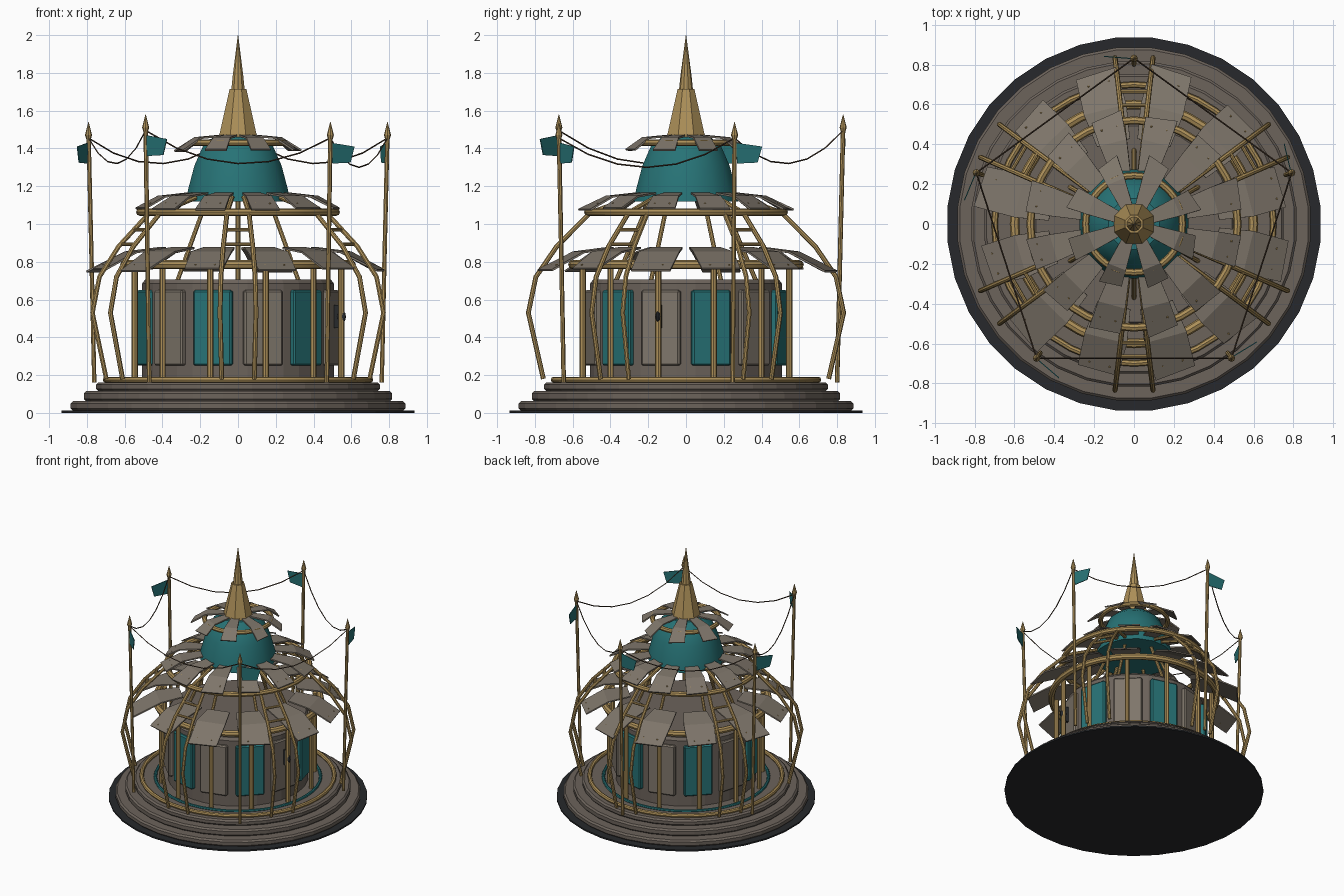
import bpy, bmesh, math, random
from math import sin, cos, radians, pi
from mathutils import Vector, Matrix

if "Cube" in bpy.data.objects:
    bpy.data.objects.remove(bpy.data.objects["Cube"])

random.seed(4)


def material(name, r, g, b):
    m = bpy.data.materials.new(name)
    m.diffuse_color = (r, g, b, 1)
    m.use_nodes = True
    m.node_tree.nodes["Principled BSDF"].inputs["Base Color"].default_value = m.diffuse_color
    return m


STONE = material("stone", 0.15, 0.125, 0.105)
LEAF = material("shingle", 0.21, 0.18, 0.145)
GOLD = material("brass", 0.42, 0.28, 0.10)
TEAL = material("teal", 0.02, 0.17, 0.18)
DARK = material("dark", 0.02, 0.022, 0.025)
WIRE = material("wire", 0.08, 0.05, 0.03)


def polar(r, deg, z):
    return Vector((r * cos(radians(deg)), r * sin(radians(deg)), z))


def add_object(name, mesh, mat, smooth=False):
    ob = bpy.data.objects.new(name, mesh)
    bpy.context.collection.objects.link(ob)
    mesh.materials.clear()
    mesh.materials.append(mat)
    if smooth:
        bpy.ops.object.select_all(action='DESELECT')
        ob.select_set(True)
        bpy.context.view_layer.objects.active = ob
        bpy.ops.object.shade_smooth_by_angle(angle=radians(40))
    return ob


def from_bmesh(name, bm, mat, smooth=False):
    bmesh.ops.recalc_face_normals(bm, faces=bm.faces)
    me = bpy.data.meshes.new(name)
    bm.to_mesh(me)
    bm.free()
    return add_object(name, me, mat, smooth)


def lathe(name, profile, sides, mat, smooth=False):
    """Closed solid of revolution from (radius, z) points, capped at both ends."""
    bm = bmesh.new()
    rings = [[bm.verts.new(polar(r, 360 * (i + .5) / sides, z)) for i in range(sides)]
             for r, z in profile]
    for a, b in zip(rings, rings[1:]):
        for i in range(sides):
            j = (i + 1) % sides
            bm.faces.new((a[i], a[j], b[j], b[i]))
    bm.faces.new(rings[0])
    bm.faces.new(rings[-1])
    return from_bmesh(name, bm, mat, smooth)


def tubes(name, paths, radius, mat, cyclic=False, res=2):
    """Round rods along point lists, turned into one mesh."""
    cu = bpy.data.curves.new(name, 'CURVE')
    cu.dimensions = '3D'
    cu.bevel_depth = radius
    cu.bevel_resolution = res
    cu.use_fill_caps = True
    for path in paths:
        sp = cu.splines.new('POLY')
        sp.points.add(len(path) - 1)
        for p, co in zip(sp.points, path):
            p.co = (*co, 1)
        sp.use_cyclic_u = cyclic
    tmp = bpy.data.objects.new(name + "_tmp", cu)
    bpy.context.collection.objects.link(tmp)
    bpy.context.view_layer.update()
    me = bpy.data.meshes.new_from_object(tmp.evaluated_get(bpy.context.evaluated_depsgraph_get()))
    bpy.data.objects.remove(tmp)
    return add_object(name, me, mat, True)


def hoop(name, r, z, minor, mat):
    tubes(name, [[polar(r, i * 9, z) for i in range(40)]], minor, mat, True)


# Stepped base
lathe("ground_plate", [(.94, 0), (.94, .012)], 32, DARK)
for i, (r, z0, z1) in enumerate([(.89, .012, .062), (.82, .062, .115), (.755, .115, .162)]):
    lathe(f"step_{i + 1}", [(r - .012, z0), (r, z0 + .012), (r, z1 - .012), (r - .012, z1)], 32, STONE)
hoop("base_hoop", .70, .175, .016, GOLD)
hoop("base_inlay", .60, .165, .012, TEAL)

# Drum with alternating panels
lathe("drum", [(.51, .16), (.51, .685), (.495, .705)], 32, STONE)
for i in range(12):
    a = 15 + 30 * i
    bm = bmesh.new()
    bmesh.ops.create_cube(bm, size=1, matrix=Matrix.Translation(polar(.508, a, .45))
                          @ Matrix.Rotation(radians(a), 4, 'Z') @ Matrix.Diagonal((.04, .21, .40, 1)))
    bmesh.ops.bevel(bm, geom=bm.edges[:], offset=.009, segments=1, affect='EDGES')
    from_bmesh(f"drum_panel_{i + 1}", bm, TEAL if i % 2 == 0 else LEAF)

# Door fin and knob
bm = bmesh.new()
place = Matrix.Rotation(radians(-15), 4, 'Z')
bmesh.ops.create_cube(bm, size=1, matrix=place @ Matrix.Translation((.54, 0, .51))
                      @ Matrix.Diagonal((.05, .02, .12, 1)))
bmesh.ops.create_uvsphere(bm, u_segments=10, v_segments=6, radius=.03,
                          matrix=place @ Matrix.Translation((.565, 0, .51)) @ Matrix.Diagonal((.9, .5, 1.2, 1)))
from_bmesh("door_handle", bm, DARK)

# Columns, inner legs and hoops
tubes("columns", [[polar(.565, 15 + 30 * i, .16), polar(.565, 15 + 30 * i, .79)] for i in range(12)], .017, GOLD)
tubes("inner_legs", [[polar(.37, 30 + 60 * i, .70), polar(.19, 30 + 60 * i, 1.13)] for i in range(6)], .012, GOLD)
hoop("lower_hoop", .60, .785, .024, GOLD)
hoop("middle_hoop", .52, 1.063, .02, GOLD)
hoop("upper_hoop", .243, 1.43, .018, GOLD)

# Paired bent ribs with rungs
RIB = [(.76, .18), (.84, .53), (.80, .72), (.69, .88), (.51, 1.06), (.28, 1.14)]
ribs, rungs = [], []
for i in range(6):
    c = 30 + 60 * i
    for s in (-6.5, 6.5):
        ribs.append([polar(r, c + s, z) for r, z in RIB])
    for r, z in ((.67, .893), (.60, .97)):
        rungs.append([polar(r, c - 6.5, z), polar(r, c + 6.5, z)])
tubes("ribs", ribs, .013, GOLD)
tubes("rungs", rungs, .010, GOLD)


# Tiers of bent roof shingles
def shingle_tier(name, count, profile, jitter):
    bm = bmesh.new()
    rivets = bmesh.new()
    for i in range(count):
        a = 360 * (i + .5) / count + random.uniform(-1.5, 1.5)
        rot = Matrix.Rotation(radians(a), 4, 'Z')
        stretch = random.uniform(-jitter, jitter)
        skew = random.uniform(-.015, .015)
        rows = []
        for k, (r, z, w) in enumerate(profile):
            d = stretch if k == len(profile) - 1 else 0
            sk = skew if d else 0
            rows.append([bm.verts.new(rot @ Vector((r + d + s * sk, s * w / 2, z - d * .4))) for s in (-1, 1)])
        for p, q in zip(rows, rows[1:]):
            bm.faces.new((p[0], q[0], q[1], p[1]))
        r, z, w = profile[-1]
        for s in (-1, 1):
            bmesh.ops.create_icosphere(rivets, subdivisions=1, radius=.006, matrix=Matrix.Translation(
                rot @ Vector((r - .05, s * w * .25, z + .028))))
    ob = from_bmesh(name, bm, LEAF)
    mod = ob.modifiers.new("thickness", 'SOLIDIFY')
    mod.thickness = .01
    mod.offset = 0
    from_bmesh(name + "_rivets", rivets, GOLD)


shingle_tier("lower_shingles", 12, [(.42, .872, .17), (.59, .85, .22), (.775, .755, .21)], .025)
shingle_tier("middle_shingles", 12, [(.24, 1.165, .09), (.42, 1.145, .14), (.545, 1.08, .16)], .015)
shingle_tier("upper_shingles", 8, [(.09, 1.468, .06), (.23, 1.455, .095), (.325, 1.39, .115)], .01)

# Dome and spire
lathe("dome", [(.28, 1.12), (.27, 1.18), (.235, 1.31), (.19, 1.41), (.13, 1.46)], 16, TEAL, True)
lathe("spire_base", [(.11, 1.455), (.105, 1.48), (.048, 1.715)], 8, GOLD)
lathe("spire_tip", [(.038, 1.70), (.03, 1.78), (.001, 2.0)], 10, GOLD)

# Flag poles, finials, flags and sagging wires
tops, poles = [], []
finials, flags = bmesh.new(), bmesh.new()
for i in range(5):
    a = 90 + 72 * i
    tip = 1.58 if i in (0, 2) else 1.54
    poles.append([polar(.80, a, .16), polar(.815, a, .8), polar(.832, a, tip - .06)])
    tops.append(polar(.832, a, tip - .085))
    for zc, r1, r2, h in ((tip - .035, .019, .001, .07), (tip - .08, .012, .019, .022)):
        bmesh.ops.create_cone(finials, cap_ends=True, segments=8, radius1=r1, radius2=r2, depth=h,
                              matrix=Matrix.Translation(polar(.832, a, zc)))
    base, tan = polar(.832, a, 0), polar(1, a + 90, 0)
    out = polar(.012, a, 0)
    flags.faces.new([flags.verts.new(base + tan * t + out * (t / .15) + Vector((0, 0, tip + z)))
                     for t, z in ((.005, -.11), (.15, -.13), (.125, -.215), (.015, -.22))])
tubes("flag_poles", poles, .012, GOLD)
from_bmesh("pole_finials", finials, GOLD)
flag = from_bmesh("flags", flags, TEAL)
flag.modifiers.new("thickness", 'SOLIDIFY').thickness = .005
wires = []
for i in range(5):
    p, q = tops[i], tops[(i + 1) % 5]
    wires.append([p.lerp(q, t / 6) - Vector((0, 0, .155 * 4 * (t / 6) * (1 - t / 6))) for t in range(7)])
tubes("wires", wires, .004, WIRE, res=0)
